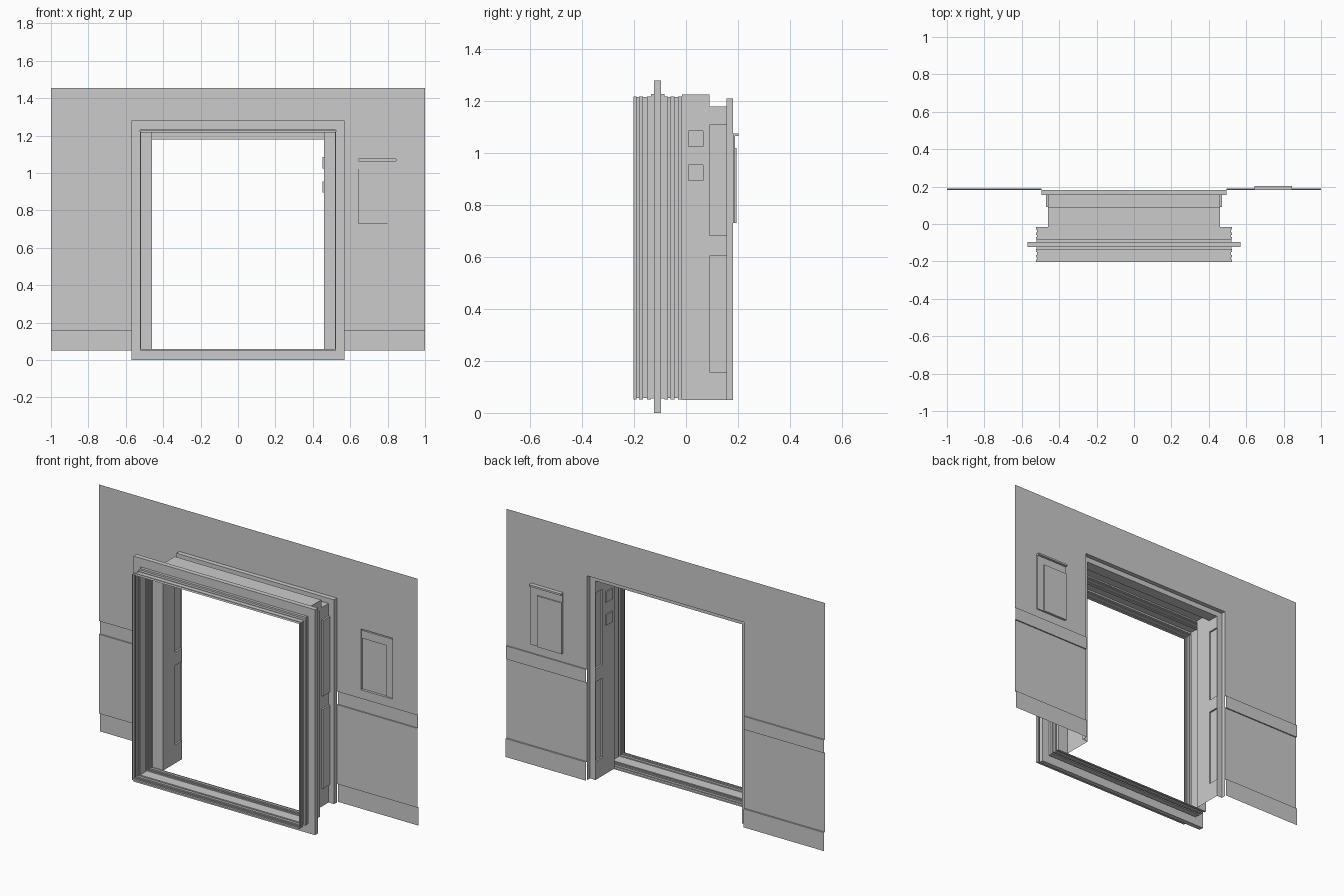
import bpy, bmesh

if "Cube" in bpy.data.objects:
    bpy.data.objects.remove(bpy.data.objects["Cube"])

def finish(name, bm):
    bmesh.ops.remove_doubles(bm, verts=bm.verts, dist=1e-5)
    bmesh.ops.recalc_face_normals(bm, faces=bm.faces)
    me = bpy.data.meshes.new(name)
    bm.to_mesh(me)
    bm.free()
    ob = bpy.data.objects.new(name, me)
    bpy.context.collection.objects.link(ob)
    return ob

def relief(name, us, vs, depth, place):
    """Stepped sheet: one flat cell per grid square, with risers between depths."""
    bm = bmesh.new()
    quad = lambda pts: bm.faces.new([bm.verts.new(place(*p)) for p in pts])
    d = {}
    for i in range(len(us) - 1):
        for j in range(len(vs) - 1):
            u0, u1, v0, v1 = us[i], us[i + 1], vs[j], vs[j + 1]
            c = d[i, j] = depth((u0 + u1) / 2, (v0 + v1) / 2)
            if c is None:
                continue
            quad([(u0, v0, c), (u1, v0, c), (u1, v1, c), (u0, v1, c)])
            a, b = d.get((i - 1, j)), d.get((i, j - 1))
            if a is not None and a != c:
                quad([(u0, v0, a), (u0, v0, c), (u0, v1, c), (u0, v1, a)])
            if b is not None and b != c:
                quad([(u0, v0, b), (u1, v0, b), (u1, v0, c), (u0, v0, c)])
    return finish(name, bm)

def frame(name, profile, sides=(0, 1, 2), closed=False):
    """Sweep profile points (y, half width, top, bottom) round a rectangle.
    Sides: 0 left, 1 top, 2 right, 3 bottom."""
    bm = bmesh.new()
    rings = [[(-w, y, b), (-w, y, t), (w, y, t), (w, y, b)] for y, w, t, b in profile]
    if closed:
        rings.append(rings[0])
    for r, s in zip(rings, rings[1:]):
        for k in sides:
            m = (k + 1) % 4
            pts = []
            for p in (r[k], r[m], s[m], s[k]):
                if p not in pts:
                    pts.append(p)
            if len(pts) > 2:
                bm.faces.new([bm.verts.new(p) for p in pts])
    return finish(name, bm)

WALL_Y, FLOOR = 0.181, 0.05

# Wall sheet with skirting, dado band, control panel and doorway
def wall_depth(x, z):
    if abs(x) < 0.495 and z < 1.21:
        return None
    if z < 0.155:
        return 0.19
    if 0.605 < z < 0.68:
        return 0.188
    if 0.645 < x < 0.845 and 0.73 < z < 1.075:
        if z > 1.065:
            return 0.203
        return 0.195 if x < 0.80 and z < 1.02 else 0.188
    return WALL_Y

relief("wall", [-1, -0.495, 0.495, 0.645, 0.80, 0.845, 1],
       [FLOOR, 0.155, 0.605, 0.68, 0.73, 1.02, 1.065, 1.075, 1.21, 1.455],
       wall_depth, lambda x, z, d: (x, d, z))

# Side jambs with long recesses; the right one carries two small buttons
for side, name in ((-1, "left_jamb"), (1, "right_jamb")):
    def jamb_depth(y, z):
        if y > 0.09:
            if z > 1.18:
                return None
            return 0.47 if 0.155 < z < 0.605 or 0.68 < z < 1.11 else 0.46
        if side > 0 and 0.01 < y < 0.065 and (0.895 < z < 0.955 or 1.025 < z < 1.085):
            return 0.453
        return 0.46
    relief(name, [-0.015, 0.01, 0.065, 0.09, 0.155],
           [FLOOR, 0.155, 0.605, 0.68, 0.895, 0.955, 1.025, 1.085, 1.11, 1.18, 1.225],
           jamb_depth, lambda y, z, d: (side * d, y, z))

# Trim around the doorway, header and the step out to the front frame
frame("doorway_trim", [(WALL_Y, 0.495, 1.21, FLOOR), (0.155, 0.495, 1.21, FLOOR),
                       (0.155, 0.46, 1.18, FLOOR)])
frame("header", [(0.155, 0.46, 1.18, FLOOR), (0.09, 0.46, 1.18, FLOOR),
                 (0.09, 0.46, 1.225, FLOOR), (-0.015, 0.46, 1.225, FLOOR)], sides=(1,))
frame("jamb_step", [(-0.015, 0.46, 1.225, FLOOR), (-0.015, 0.525, 1.217, FLOOR)])

# Ribbed front sleeve, a closed ring with alternating ridges
outer, inner = (0.525, 1.218, 0.052), (0.518, 1.215, 0.058)
middle = (0.52, 1.228, 0.055)
steps = [(-0.015, -0.03, outer), (-0.03, -0.045, inner), (-0.045, -0.06, outer),
         (-0.06, -0.07, inner), (-0.07, -0.082, outer), (-0.082, -0.135, middle),
         (-0.135, -0.15, outer), (-0.15, -0.165, inner), (-0.165, -0.18, outer),
         (-0.18, -0.19, inner), (-0.19, -0.203, outer)]
frame("ribbed_sleeve", [(y,) + s for a, b, s in steps for y in (a, b)], sides=(0, 1, 2, 3))

# Wide flange ring around the sleeve
hole, rim = (0.525, 1.23, 0.05), (0.57, 1.28, 0.0)
frame("flange", [(-0.123,) + hole, (-0.123,) + rim, (-0.096,) + rim, (-0.096,) + hole],
      sides=(0, 1, 2, 3), closed=True)
